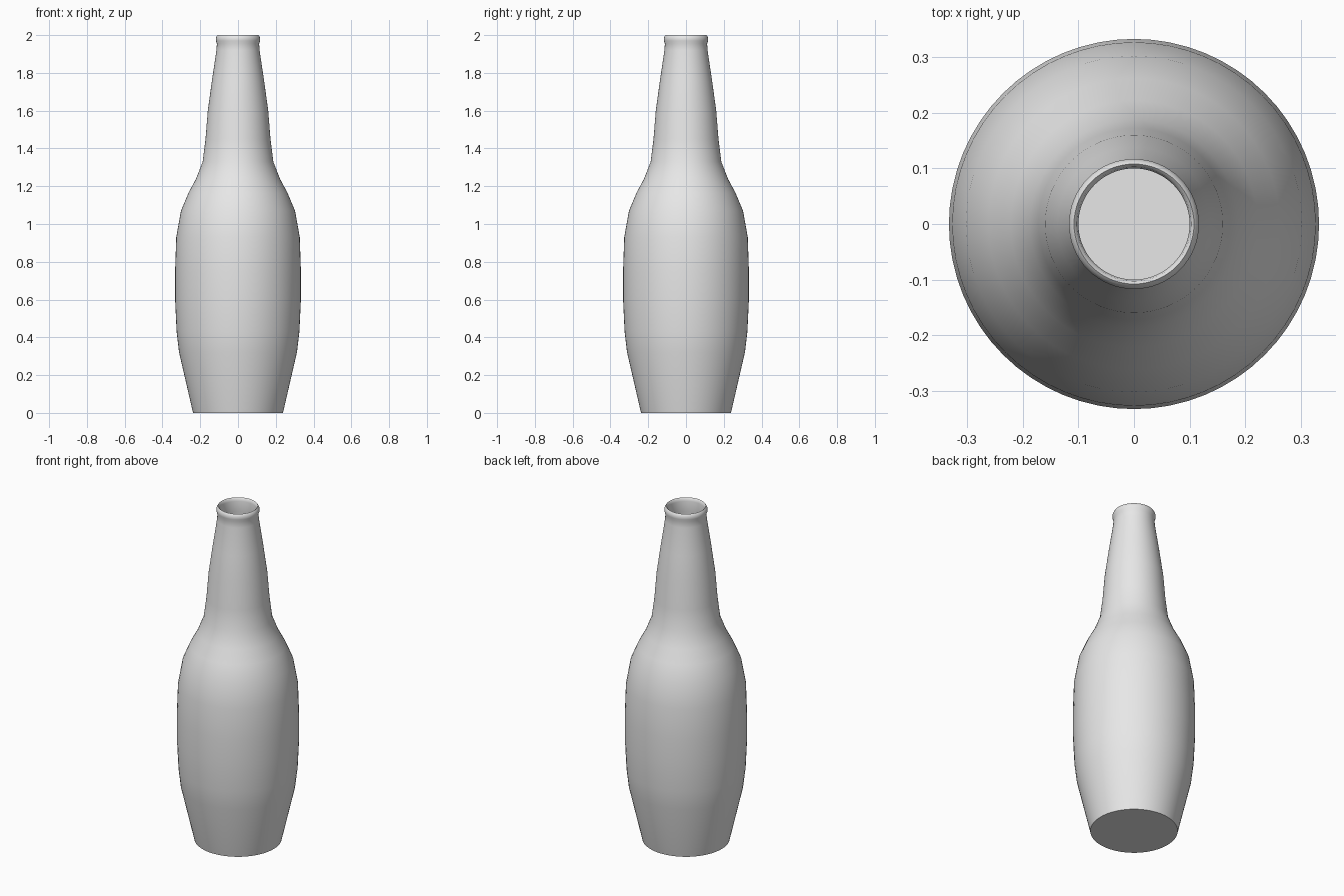
import bpy
import bmesh
import math

cube = bpy.data.objects.get("Cube")
if cube:
    bpy.data.objects.remove(cube, do_unlink=True)

SEGMENTS = 64

# Plain light grey material
grey = bpy.data.materials.new("light_grey")
grey.use_nodes = True
colour = (0.8, 0.8, 0.8, 1.0)
grey.diffuse_color = colour
grey.node_tree.nodes["Principled BSDF"].inputs["Base Color"].default_value = colour

# Outer silhouette as (radius, height), base to lip
outer = [
    (0.238, 0.0), (0.312, 0.32), (0.325, 0.43), (0.333, 0.6), (0.333, 0.75),
    (0.327, 0.93), (0.302, 1.07), (0.262, 1.165), (0.222, 1.24), (0.187, 1.33),
    (0.172, 1.45), (0.16, 1.6), (0.138, 1.76), (0.114, 1.92),
]
# Rounded lip
lip = [(0.112, 1.955), (0.117, 1.97), (0.117, 1.985), (0.112, 1.996),
       (0.108, 2.0), (0.103, 1.995), (0.1, 1.98)]
# Inner wall follows the outside, from neck down to the inner floor
WALL = 0.015
inner = [(r - WALL, z) for r, z in reversed(outer[1:-1])]
inner = [(0.1, 1.92)] + inner + [(outer[0][0] - WALL, 2 * WALL)]


def lathe(name, profile):
    """Spin a profile about z and close both ends with flat discs."""
    bm = bmesh.new()
    rings = []
    for r, z in profile:
        ring = []
        for i in range(SEGMENTS):
            a = math.tau * i / SEGMENTS
            ring.append(bm.verts.new((r * math.cos(a), r * math.sin(a), z)))
        rings.append(ring)
    for low, high in zip(rings, rings[1:]):
        for i in range(SEGMENTS):
            j = (i + 1) % SEGMENTS
            bm.faces.new((low[i], low[j], high[j], high[i]))
    bm.faces.new(list(reversed(rings[0])))   # underside
    bm.faces.new(rings[-1])                  # inner floor
    bmesh.ops.recalc_face_normals(bm, faces=bm.faces)
    mesh = bpy.data.meshes.new(name)
    bm.to_mesh(mesh)
    bm.free()
    obj = bpy.data.objects.new(name, mesh)
    bpy.context.collection.objects.link(obj)
    mesh.materials.append(grey)
    return obj


# Hollow bottle
bottle = lathe("bottle", outer + lip + inner)
bpy.ops.object.select_all(action="DESELECT")
bottle.select_set(True)
bpy.context.view_layer.objects.active = bottle
bpy.ops.object.shade_smooth_by_angle(angle=math.radians(50))
